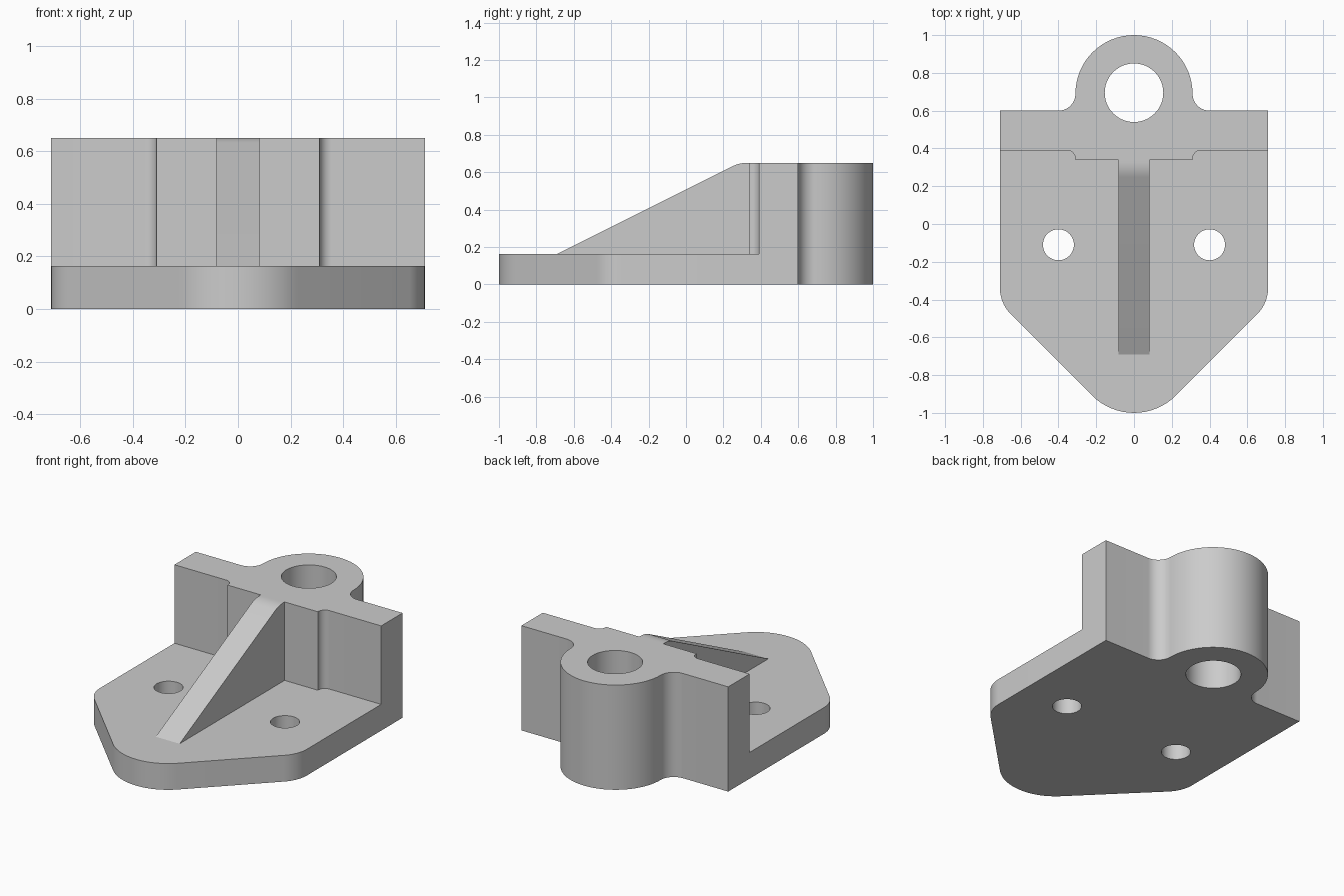
import bpy, bmesh
from math import cos, sin, tan, tau, radians
from mathutils import Vector, Matrix

default_cube = bpy.data.objects.get("Cube")
if default_cube:
    bpy.data.objects.remove(default_cube, do_unlink=True)

grey = bpy.data.materials.new("plain grey")
grey.use_nodes = True
colour = (0.6, 0.6, 0.6, 1)
grey.diffuse_color = colour
grey.node_tree.nodes["Principled BSDF"].inputs["Base Color"].default_value = colour


def rounded(corners, steps=16):
    """Closed outline from (x, y, radius) corners; radius 0 stays sharp."""
    points = []
    for i, (x, y, radius) in enumerate(corners):
        here = Vector((x, y))
        if not radius:
            points.append(here)
            continue
        to_last = (Vector(corners[i - 1][:2]) - here).normalized()
        to_next = (Vector(corners[(i + 1) % len(corners)][:2]) - here).normalized()
        half = to_last.angle(to_next) / 2
        centre = here + (to_last + to_next).normalized() * radius / sin(half)
        start = here + to_last * radius / tan(half) - centre
        end = here + to_next * radius / tan(half) - centre
        sweep = start.angle_signed(end)
        for k in range(steps + 1):
            turn = Matrix.Rotation(-sweep * k / steps, 2)
            points.append(centre + turn @ start)
    return points


def circle(x, y, radius, steps=48):
    return [Vector((x + radius * cos(tau * k / steps), y + radius * sin(tau * k / steps)))
            for k in range(steps)]


def prism(name, loops, depth, place=Matrix()):
    """Extrude an outline, with any hole loops, into a solid."""
    bm = bmesh.new()
    for loop in loops:
        verts = [bm.verts.new((p.x, p.y, 0)) for p in loop]
        for a, b in zip(verts, verts[1:] + verts[:1]):
            bm.edges.new((a, b))
    bmesh.ops.remove_doubles(bm, verts=bm.verts[:], dist=0.0005)
    bmesh.ops.triangle_fill(bm, edges=bm.edges[:], use_beauty=True, normal=(0, 0, 1))
    top = bmesh.ops.extrude_face_region(bm, geom=bm.faces[:], use_keep_orig=True)
    moved = [v for v in top["geom"] if isinstance(v, bmesh.types.BMVert)]
    bmesh.ops.translate(bm, verts=moved, vec=(0, 0, depth))
    bmesh.ops.transform(bm, verts=bm.verts[:], matrix=place)
    bmesh.ops.recalc_face_normals(bm, faces=bm.faces[:])
    mesh = bpy.data.meshes.new(name)
    bm.to_mesh(mesh)
    bm.free()
    mesh.materials.append(grey)
    part = bpy.data.objects.new(name, mesh)
    bpy.context.collection.objects.link(part)
    bpy.ops.object.select_all(action="DESELECT")
    part.select_set(True)
    bpy.context.view_layer.objects.active = part
    bpy.ops.object.shade_smooth_by_angle(angle=radians(30))
    return part


def mirrored(half):
    """Append the x-mirrored corners in reverse order."""
    return half + [(-x, y, r) for x, y, r in reversed(half) if x]


width, boss, height, plate_top = 0.71, 0.31, 0.65, 0.163

# Front line of the wall, from left to right, shared with the plate
front = mirrored([(-width, 0.39, 0), (-boss, 0.39, 0.045), (-boss, 0.34, 0)])
# Rear line of the wall, around the boss
rear = mirrored([(width, 0.6, 0), (boss, 0.6, 0.09), (boss, 1, boss)])
# Pointed front of the plate
nose = [(-width, -0.42, 0.2), (0, -1.13, 0.314), (width, -0.42, 0.2)]

prism("rear_wall", [rounded(rear + front), circle(0, 0.695, 0.155)], height)
prism("base_plate",
      [rounded(nose + front[::-1]), circle(-0.4, -0.11, 0.082), circle(0.4, -0.11, 0.082)],
      plate_top)

# Sloping rib, drawn in the y-z plane and extruded across x
rib = rounded([(-0.69, plate_top, 0), (0.34, plate_top, 0), (0.34, height, 0),
               (0.285, height, 0.18)], 6)
upright = Matrix(((0, 0, 1, -0.082), (1, 0, 0, 0), (0, 1, 0, 0), (0, 0, 0, 1)))
prism("sloping_rib", [rib], 0.164, upright)
